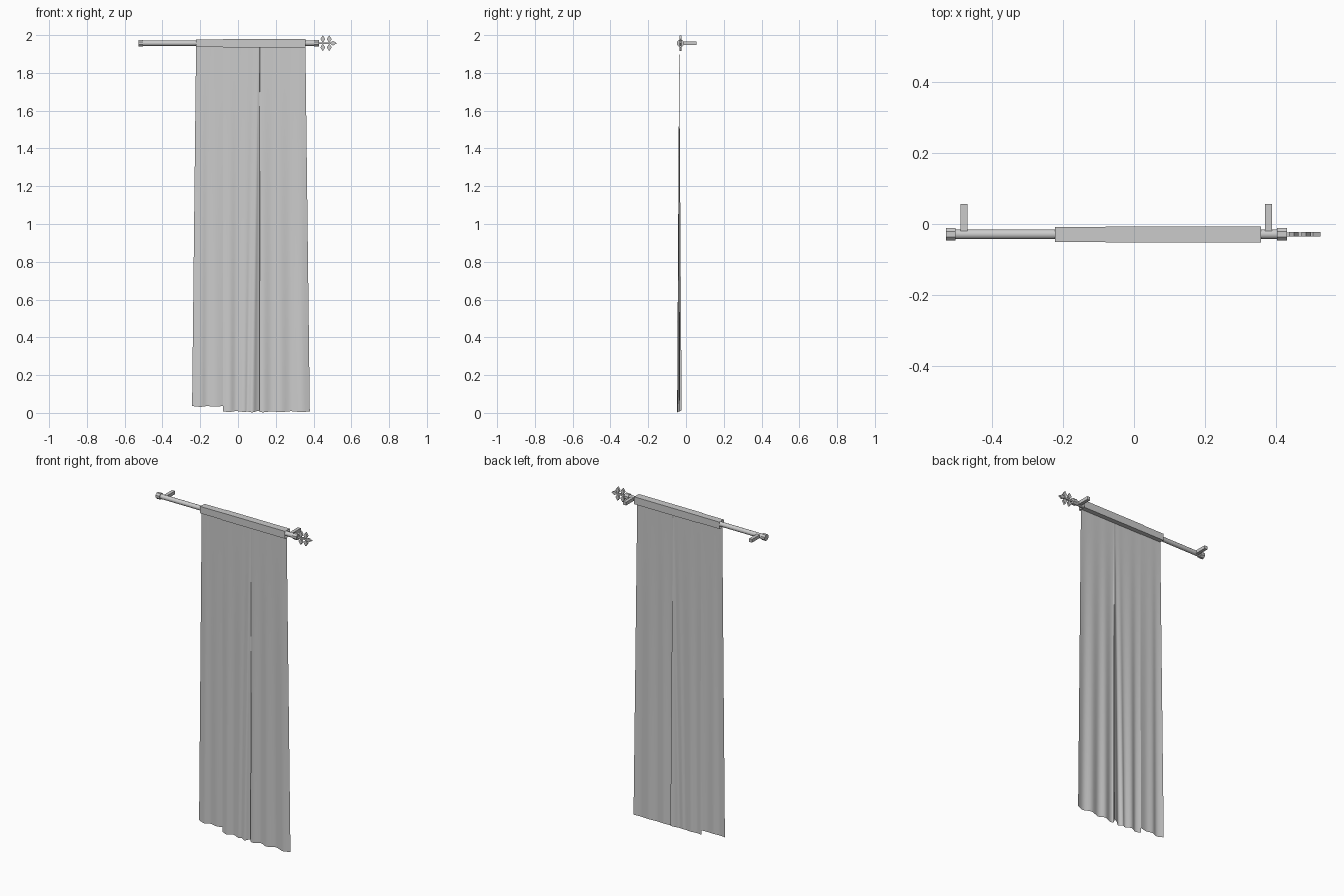
import bpy, bmesh, math

if "Cube" in bpy.data.objects:
    bpy.data.objects.remove(bpy.data.objects["Cube"])

Y, Z = -0.029, 1.957          # rod axis


def material(name, c):
    m = bpy.data.materials.new(name)
    m.diffuse_color = (c, c, c, 1)
    m.use_nodes = True
    m.node_tree.nodes["Principled BSDF"].inputs["Base Color"].default_value = m.diffuse_color
    return m


grey = material("grey", 0.6)


def make(name, verts, faces, smooth=False):
    me = bpy.data.meshes.new(name)
    me.from_pydata(verts, [], faces)
    bm = bmesh.new()
    bm.from_mesh(me)
    bmesh.ops.recalc_face_normals(bm, faces=bm.faces)
    bm.to_mesh(me)
    bm.free()
    me.materials.append(grey)
    ob = bpy.data.objects.new(name, me)
    bpy.context.collection.objects.link(ob)
    if smooth:
        bpy.ops.object.select_all(action='DESELECT')
        ob.select_set(True)
        bpy.context.view_layer.objects.active = ob
        bpy.ops.object.shade_smooth_by_angle(angle=math.radians(35))
    return ob


def box(name, x, y, z):
    v = [(a, b, c) for a in x for b in y for c in z]
    f = [(0, 1, 3, 2), (4, 6, 7, 5), (0, 4, 5, 1), (2, 3, 7, 6), (0, 2, 6, 4), (1, 5, 7, 3)]
    return make(name, v, f)


def tube_x(name, x0, x1, r, n):
    v = [(x, Y + r * math.cos(a), Z + r * math.sin(a)) for x in (x0, x1)
         for a in [(i + 0.5) * 2 * math.pi / n for i in range(n)]]
    f = [(i, (i + 1) % n, n + (i + 1) % n, n + i) for i in range(n)]
    return make(name, v, f + [tuple(range(n)), tuple(range(n, 2 * n))], True)


# rod, end caps and wall brackets
tube_x("rod", -0.505, 0.41, 0.014, 16)
tube_x("end_cap_left", -0.528, -0.502, 0.0195, 8)
tube_x("end_cap_right", 0.402, 0.43, 0.0195, 8)
for side, x in (("left", -0.478), ("right", 0.378)):
    box("bracket_" + side, (x - 0.01, x + 0.01), (-0.022, 0.056), (Z - 0.01, Z + 0.01))


# flat leaf finial: diamonds on a stem
def diamond(name, cx, cz, w, h):
    t = 0.006
    p = [(cx - w, cz), (cx, cz - h), (cx + w, cz), (cx, cz + h)]
    v = [(x, Y + s * t, z) for s in (-1, 1) for x, z in p]
    f = [(0, 1, 2, 3), (7, 6, 5, 4)] + [(i, (i + 1) % 4, 4 + (i + 1) % 4, 4 + i) for i in range(4)]
    make(name, v, f)


box("finial_stem", (0.425, 0.498), (Y - 0.0055, Y + 0.0055), (Z - 0.005, Z + 0.005))
for i, x in enumerate((0.449, 0.483)):
    for s in (-1, 1):
        diamond(f"finial_leaf_{i}_{'upper' if s > 0 else 'lower'}", x, Z + s * 0.022, 0.013, 0.02)
diamond("finial_tip", 0.503, Z, 0.021, 0.012)


# square fabric sleeves, open at the ends
def sleeve(name, x0, x1, r):
    c = [(-r, -r), (r, -r), (r, r), (-r, r)]
    v = [(x, Y + a, Z + b) for x in (x0, x1) for a, b in c]
    make(name, v, [(i, (i + 1) % 4, 4 + (i + 1) % 4, 4 + i) for i in range(4)])


sleeve("sleeve_left", -0.222, -0.078, 0.021)
sleeve("sleeve_right", -0.08, 0.357, 0.0225)


# hanging panels: profile points are (top x, bottom x, bottom y)
def panel(name, pts, zb, rows=14, sub=4):
    P = [pts[0]] + pts + [pts[-1]]
    prof = []
    for i in range(1, len(P) - 2):
        a, b, c, d = P[i - 1:i + 3]
        for k in range(sub):
            t = k / sub
            prof.append([0.5 * (2 * q + (r - p) * t + (2 * p - 5 * q + 4 * r - s) * t * t
                                + (3 * q - p - 3 * r + s) * t ** 3)
                         for p, q, r, s in zip(a, b, c, d)])
    prof.append(pts[-1])
    n, ztop, ytop = len(prof), 1.936, -0.036
    v = []
    for j in range(rows + 1):
        t = j / rows
        for tx, bx, by in prof:
            zl = zb + 0.4 * (by + 0.047)
            v.append((tx + (bx - tx) * t, ytop + (by - ytop) * t, ztop + (zl - ztop) * t))
    f = [(j * n + i, j * n + i + 1, (j + 1) * n + i + 1, (j + 1) * n + i)
         for j in range(rows) for i in range(n - 1)]
    make(name, v, f, True)


panel("curtain_left", [(-0.222, -0.243, -0.031), (-0.19, -0.2, -0.042), (-0.16, -0.165, -0.033),
                       (-0.12, -0.12, -0.038), (-0.078, -0.076, -0.031)], 0.03)
panel("curtain_right", [(-0.08, -0.08, -0.034), (-0.04, -0.045, -0.043), (0.0, -0.01, -0.031),
                        (0.05, 0.03, -0.042), (0.08, 0.05, -0.037), (0.105, 0.076, -0.047),
                        (0.111, 0.1, -0.031), (0.115, 0.122, -0.023), (0.1172, 0.114, -0.041),
                        (0.14, 0.138, -0.046), (0.18, 0.18, -0.034), (0.22, 0.225, -0.045),
                        (0.27, 0.28, -0.032), (0.32, 0.335, -0.044), (0.357, 0.38, -0.033)], 0.003)
